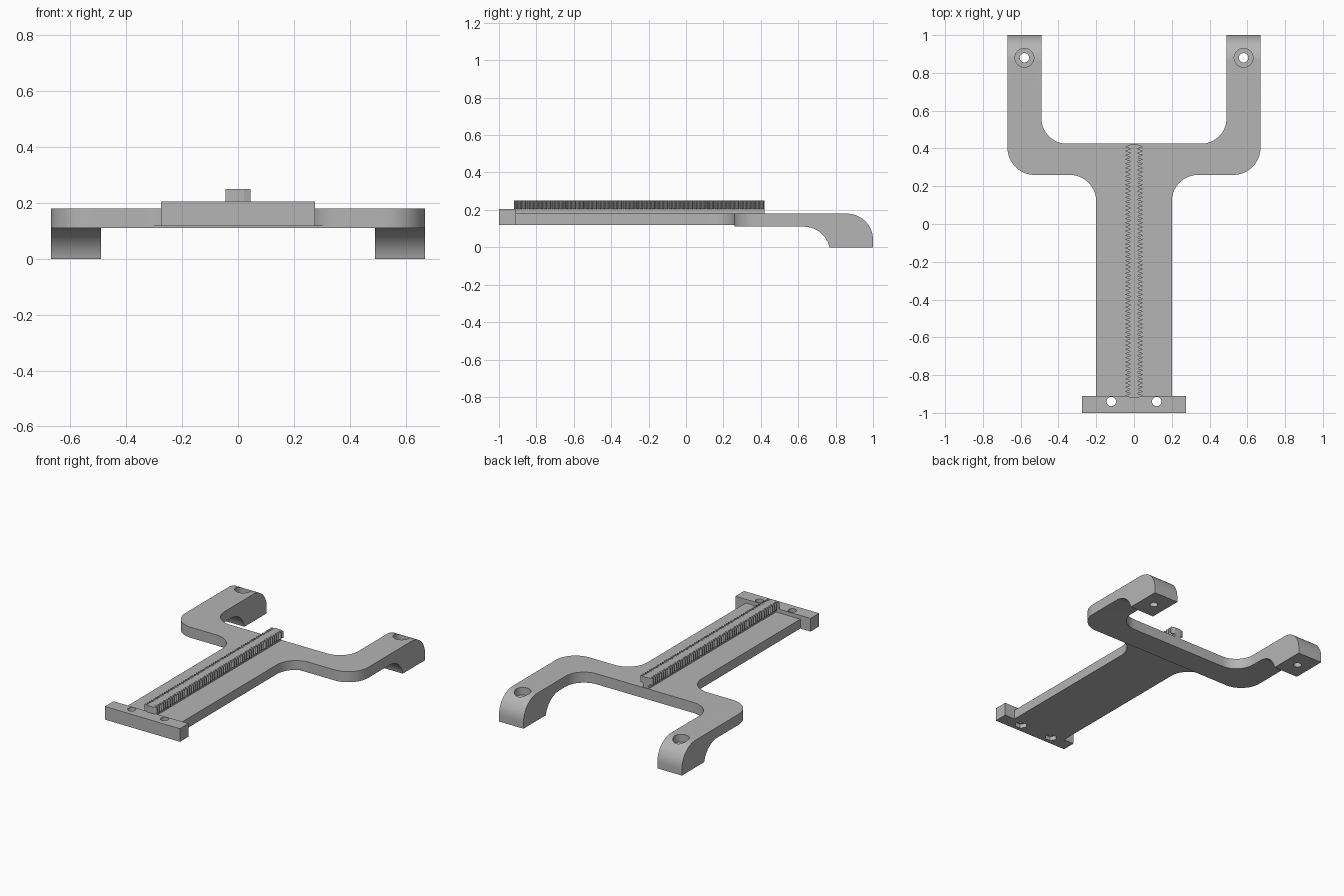
import bpy
from math import cos, sin, radians, pi

if "Cube" in bpy.data.objects:
    bpy.data.objects.remove(bpy.data.objects["Cube"], do_unlink=True)

GREY = (0.46, 0.46, 0.46, 1)
mat = bpy.data.materials.new("plain_grey")
mat.use_nodes = True
mat.diffuse_color = GREY
mat.node_tree.nodes["Principled BSDF"].inputs["Base Color"].default_value = GREY


def arc(cx, cy, r, start, end, steps=20):
    angles = [radians(start + (end - start) * i / steps) for i in range(steps + 1)]
    return [(cx + r * cos(a), cy + r * sin(a)) for a in angles]


def prism(name, outline, lo, hi, axis="z"):
    """Extrude a counter-clockwise outline, (x, y) along z or (y, z) along x."""
    place = (lambda p, h: (*p, h)) if axis == "z" else (lambda p, h: (h, *p))
    n = len(outline)
    verts = [place(p, h) for h in (lo, hi) for p in outline]
    faces = [tuple(reversed(range(n))), tuple(range(n, 2 * n))]
    faces += [(i, (i + 1) % n, n + (i + 1) % n, n + i) for i in range(n)]
    mesh = bpy.data.meshes.new(name)
    mesh.from_pydata(verts, [], faces)
    mesh.materials.append(mat)
    obj = bpy.data.objects.new(name, mesh)
    bpy.context.collection.objects.link(obj)
    return obj


def box(x, y0, y1):
    return [(-x, y0), (x, y0), (x, y1), (-x, y1)]


def activate(obj):
    bpy.ops.object.select_all(action="DESELECT")
    obj.select_set(True)
    bpy.context.view_layer.objects.active = obj


def cut(obj, cutter, operation="DIFFERENCE"):
    mod = obj.modifiers.new("cut", "BOOLEAN")
    mod.operation, mod.object, mod.solver = operation, cutter, "EXACT"
    activate(obj)
    bpy.ops.object.modifier_apply(modifier=mod.name)
    bpy.data.objects.remove(cutter, do_unlink=True)


def hole(obj, x, y, r, lo, hi, sides=32):
    outline = [(x + r * cos(2 * pi * i / sides), y + r * sin(2 * pi * i / sides))
               for i in range(sides)]
    cut(obj, prism("cutter", outline, lo, hi))


# Forked frame: plan outline intersected with the side profile
half = [(0.2, -0.92)]
half += arc(0.34, 0.12, 0.14, 180, 90)
half += arc(0.525, 0.405, 0.145, -90, 0)
half += [(0.67, 1.1), (0.49, 1.1)]
half += arc(0.355, 0.56, 0.135, 0, -90)
plan = half + [(-x, y) for x, y in reversed(half)]
frame = prism("forked_frame", plan, -0.2, 0.4)

side = [(-0.915, 0.118), (0.26, 0.118), (0.26, 0.11)]
side += arc(0.63, -0.03, 0.14, 90, 12.4)
side += [(1, 0)]
side += arc(0.86, 0.04, 0.14, 0, 90)
side += [(-0.915, 0.18)]
cut(frame, prism("cutter", side, -1, 1, "x"), "INTERSECT")

# Countersunk screw holes in the feet
for s in (-1, 1):
    hole(frame, s * 0.58, 0.88, 0.05, 0.13, 0.3)
    hole(frame, s * 0.58, 0.88, 0.025, -0.1, 0.3)

# End bar with screw holes and hexagonal nut pockets below
bar = prism("end_bar", box(0.275, -1, -0.91), 0.118, 0.205)
for s in (-1, 1):
    hole(bar, s * 0.12, -0.94, 0.025, 0, 0.4)
    hole(bar, s * 0.12, -0.94, 0.04, 0, 0.145, 6)

# Double-sided toothed rack on a narrow neck
START, END, TEETH = -0.92, 0.42, 60
pitch = (END - START) / TEETH
teeth = []
for i in range(TEETH):
    for x, t in ((0.022, 0.08), (0.045, 0.4), (0.045, 0.6), (0.022, 0.92)):
        teeth.append((x, START + (i + t) * pitch))
teeth = [(0.022, START)] + teeth + [(0.022, END)]
rack = prism("toothed_rack", teeth + [(-x, y) for x, y in reversed(teeth)], 0.205, 0.25)
neck = prism("rack_neck", box(0.022, -0.91, END), 0.175, 0.205)

# Smooth the curved walls, keep the edges sharp
for obj in (frame, bar):
    activate(obj)
    bpy.ops.object.shade_smooth_by_angle(angle=radians(30))
